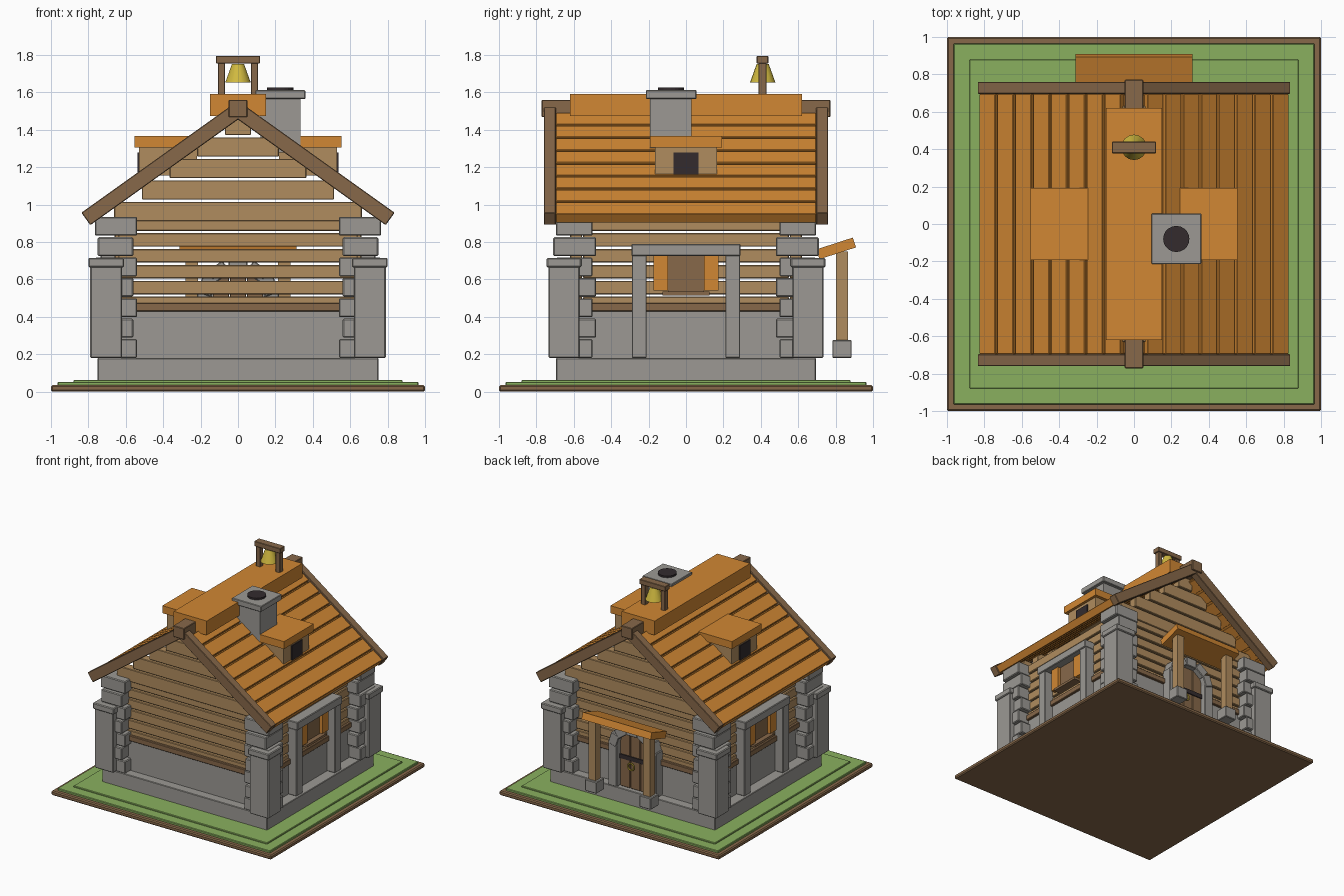
import bpy, bmesh, math
from mathutils import Matrix, Vector

cube = bpy.data.objects.get("Cube")
if cube:
    bpy.data.objects.remove(cube, do_unlink=True)


def material(name, rgb):
    linear = [c / 12.92 if c < 0.04 else ((c + 0.055) / 1.055) ** 2.4 for c in rgb]
    m = bpy.data.materials.new(name)
    m.use_nodes = True
    m.diffuse_color = (*linear, 1)
    m.node_tree.nodes["Principled BSDF"].inputs["Base Color"].default_value = (*linear, 1)
    return m


STONE = material("grey stone", (0.61, 0.60, 0.58))
LOG = material("light timber", (0.69, 0.55, 0.37))
BEAM = material("dark timber", (0.53, 0.41, 0.29))
ORANGE = material("orange shingle", (0.82, 0.53, 0.20))
GRASS = material("grass green", (0.54, 0.69, 0.37))
BRASS = material("brass yellow", (0.82, 0.73, 0.25))
DARK = material("dark soot", (0.20, 0.17, 0.18))


def finish(bm, name, mat, bevel=0):
    mesh = bpy.data.meshes.new(name)
    bm.to_mesh(mesh)
    bm.free()
    obj = bpy.data.objects.new(name, mesh)
    bpy.context.collection.objects.link(obj)
    mesh.materials.append(mat)
    if bevel:
        mod = obj.modifiers.new("Bevel", "BEVEL")
        mod.width = bevel
        mod.segments = 1
    return obj


def span(x, y, z, sx=1, sy=1):
    """Box from its (low, high) ranges, optionally mirrored."""
    centre = (sx * sum(x) / 2, sy * sum(y) / 2, sum(z) / 2)
    return centre, (x[1] - x[0], y[1] - y[0], z[1] - z[0]), 0, "X"


def boxes(name, mat, items, bevel=0):
    bm = bmesh.new()
    for centre, size, angle, axis in items:
        matrix = (Matrix.Translation(centre) @ Matrix.Rotation(angle, 4, axis)
                  @ Matrix.Diagonal((*size, 1)))
        bmesh.ops.create_cube(bm, size=1, matrix=matrix)
    return finish(bm, name, mat, bevel)


def cone(name, mat, r1, r2, depth, centre, sides):
    bm = bmesh.new()
    bmesh.ops.create_cone(bm, cap_ends=True, segments=sides, radius1=r1, radius2=r2,
                          depth=depth, matrix=Matrix.Translation(centre))
    return finish(bm, name, mat)


def sym(half):
    return (-half, half)


SIDES = (1, -1)
CORNERS = [(sx, sy) for sx in SIDES for sy in SIDES]

# Ground
boxes("ground_slab", BEAM, [span(sym(1), sym(1), (0, 0.035))], 0.008)
boxes("lawn", GRASS, [span(sym(0.965), sym(0.965), (0.03, 0.052)),
                      span(sym(0.88), sym(0.88), (0.04, 0.063))], 0.004)

# Stone foundation and lower wall
boxes("foundation", STONE, [span(sym(0.75), sym(0.695), (0.05, 0.18))], 0.004)
boxes("lower_wall", STONE, [span(sym(0.66), sym(0.62), (0.17, 0.43))])
boxes("sill_beams", BEAM,
      [span(sym(0.6), (0.56, 0.64), (0.43, 0.475), 1, s) for s in SIDES]
      + [span((0.6, 0.68), sym(0.55), (0.43, 0.475), s, 1) for s in SIDES], 0.004)

# Log walls with narrow gaps
logs = []
for k in range(6):
    z = (0.435 + 0.085 * k, 0.508 + 0.085 * k)
    for s in SIDES:
        logs.append(span(sym(0.64), (0.555, 0.62), z, 1, s))
        logs.append(span((0.595, 0.66), sym(0.55), z, s, 1))
boxes("wall_logs", LOG, logs, 0.005)

# Stepped gable boards
gables = []
for k in range(5):
    z = (0.912 + 0.115 * k, 1.015 + 0.115 * k)
    for s in SIDES:
        gables.append(span(sym(0.662 - 0.148 * k), (0.56, 0.63), z, 1, s))
boxes("gable_boards", LOG, gables, 0.004)

# Corner pillars and stacked corner stones
boxes("corner_pillars", STONE,
      [span((0.62, 0.79), (0.57, 0.735), (0.18, 0.67), *c) for c in CORNERS], 0.006)
boxes("pillar_caps", STONE,
      [span((0.61, 0.8), (0.56, 0.745), (0.665, 0.715), *c) for c in CORNERS], 0.006)
stones = []
for c in CORNERS:
    for k in range(7):
        z = (0.18 + 0.109 * k, 0.281 + 0.109 * k)
        if k % 2:
            stones.append(span((0.56, 0.75), (0.48, 0.71), z, *c))
        else:
            stones.append(span((0.54, 0.765), (0.5, 0.695), z, *c))
boxes("corner_stones", STONE, stones, 0.006)

# Roof: decks, planks and gable rafters share one slope line from the ridge
PITCH = math.radians(35.55)
RIDGE = Vector((0, 0, 1.505))


def sloped(side, distance, lift, y, size):
    along = Vector((side * math.cos(PITCH), 0, -math.sin(PITCH)))
    up = Vector((side * math.sin(PITCH), 0, math.cos(PITCH)))
    centre = RIDGE + along * distance + up * lift + Vector((0, y, 0))
    return centre, size, side * PITCH, "Y"


boxes("roof_deck", ORANGE,
      [sloped(s, 0.52, -0.014, 0, (0.92, 1.38, 0.03)) for s in SIDES])
boxes("roof_planks", ORANGE,
      [sloped(s, 0.12 + 0.1175 * k, 0, 0, (0.104, 1.39, 0.062))
       for s in SIDES for k in range(8)], 0.003)
boxes("gable_rafters", BEAM,
      [sloped(s, 0.5, 0, y, (1.0, 0.065, 0.082)) for s in SIDES for y in (0.728, -0.728)], 0.004)
boxes("ridge_beam", BEAM, [span(sym(0.05), sym(0.772), (1.468, 1.56))], 0.004)
boxes("ridge_cap", ORANGE, [span(sym(0.15), sym(0.62), (1.475, 1.592))])

# Dormers
boxes("dormer_walls", LOG,
      [span((0.22, 0.53), sym(0.165), (1.155, 1.31), s, 1) for s in SIDES])
boxes("dormer_roofs", ORANGE,
      [span((0.232, 0.553), sym(0.192), (1.306, 1.367), s, 1) for s in SIDES])
boxes("dormer_windows", DARK,
      [span((0.53, 0.538), sym(0.068), (1.16, 1.28), s, 1) for s in SIDES])

# Chimney
boxes("chimney", STONE, [span((0.12, 0.335), (-0.193, 0.03), (1.28, 1.57))])
boxes("chimney_cap", STONE, [span((0.093, 0.36), (-0.214, 0.056), (1.565, 1.612))], 0.004)
cone("chimney_opening", DARK, 0.07, 0.07, 0.02, (0.226, -0.08, 1.616), 20)

# Bell frame and bell
boxes("bell_frame", BEAM,
      [span((0.07, 0.108), (0.387, 0.43), (1.58, 1.76), s, 1) for s in SIDES]
      + [span(sym(0.118), (0.378, 0.44), (1.755, 1.796))], 0.003)
cone("bell", BRASS, 0.068, 0.032, 0.1, (0, 0.41, 1.703), 16)

# Side windows with stone surrounds
surround, panes, shutters, sills = [], [], [], []
for s in SIDES:
    for side in SIDES:
        surround.append(span((0.64, 0.735), (0.21, 0.29), (0.18, 0.73), s, side))
        shutters.append(span((0.66, 0.70), (0.095, 0.173), (0.54, 0.725), s, side))
    surround.append(span((0.64, 0.745), sym(0.292), (0.725, 0.79), s, 1))
    panes.append(span((0.655, 0.675), sym(0.097), (0.53, 0.725), s, 1))
    sills.append(span((0.655, 0.715), sym(0.125), (0.515, 0.535), s, 1))
boxes("window_surrounds", STONE, surround, 0.005)
boxes("window_panes", BEAM, panes)
boxes("window_shutters", ORANGE, shutters)
boxes("window_sills", BEAM, sills)

# Back door with arched stone surround
boxes("door_planks", BEAM,
      [span((x - 0.044, x + 0.044), (0.61, 0.66), (0.18, 0.65)) for x in (-0.092, 0, 0.092)], 0.004)
boxes("door_band", DARK, [span(sym(0.135), (0.65, 0.668), (0.41, 0.445))])
boxes("door_jambs", STONE,
      [span((0.14, 0.22), (0.61, 0.70), (0.18, 0.55), s, 1) for s in SIDES], 0.005)
arch = []
for k in range(5):
    a = math.radians(18 + 36 * k)
    arch.append(((0.175 * math.cos(a), 0.655, 0.52 + 0.15 * math.sin(a)),
                 (0.075, 0.1, 0.1), -a, "Y"))
boxes("door_arch", STONE, arch, 0.005)
bpy.ops.mesh.primitive_torus_add(location=(0.03, 0.672, 0.365), rotation=(math.pi / 2, 0, 0),
                                 major_radius=0.028, minor_radius=0.006,
                                 major_segments=16, minor_segments=6)
handle = bpy.context.object
handle.name = "door_handle"
handle.data.materials.append(BRASS)

# Porch
boxes("porch_roof", ORANGE,
      [((0, 0.803, 0.766), (0.628, 0.205, 0.055), math.radians(18), "X")])
boxes("porch_posts", LOG,
      [span((0.215, 0.28), (0.802, 0.866), (0.26, 0.75), s, 1) for s in SIDES])
boxes("porch_footings", STONE,
      [span((0.195, 0.3), (0.782, 0.886), (0.18, 0.275), s, 1) for s in SIDES], 0.005)

# Smooth the round parts
for name in ("bell", "door_handle"):
    bpy.ops.object.select_all(action="DESELECT")
    obj = bpy.data.objects[name]
    obj.select_set(True)
    bpy.context.view_layer.objects.active = obj
    bpy.ops.object.shade_smooth_by_angle()
